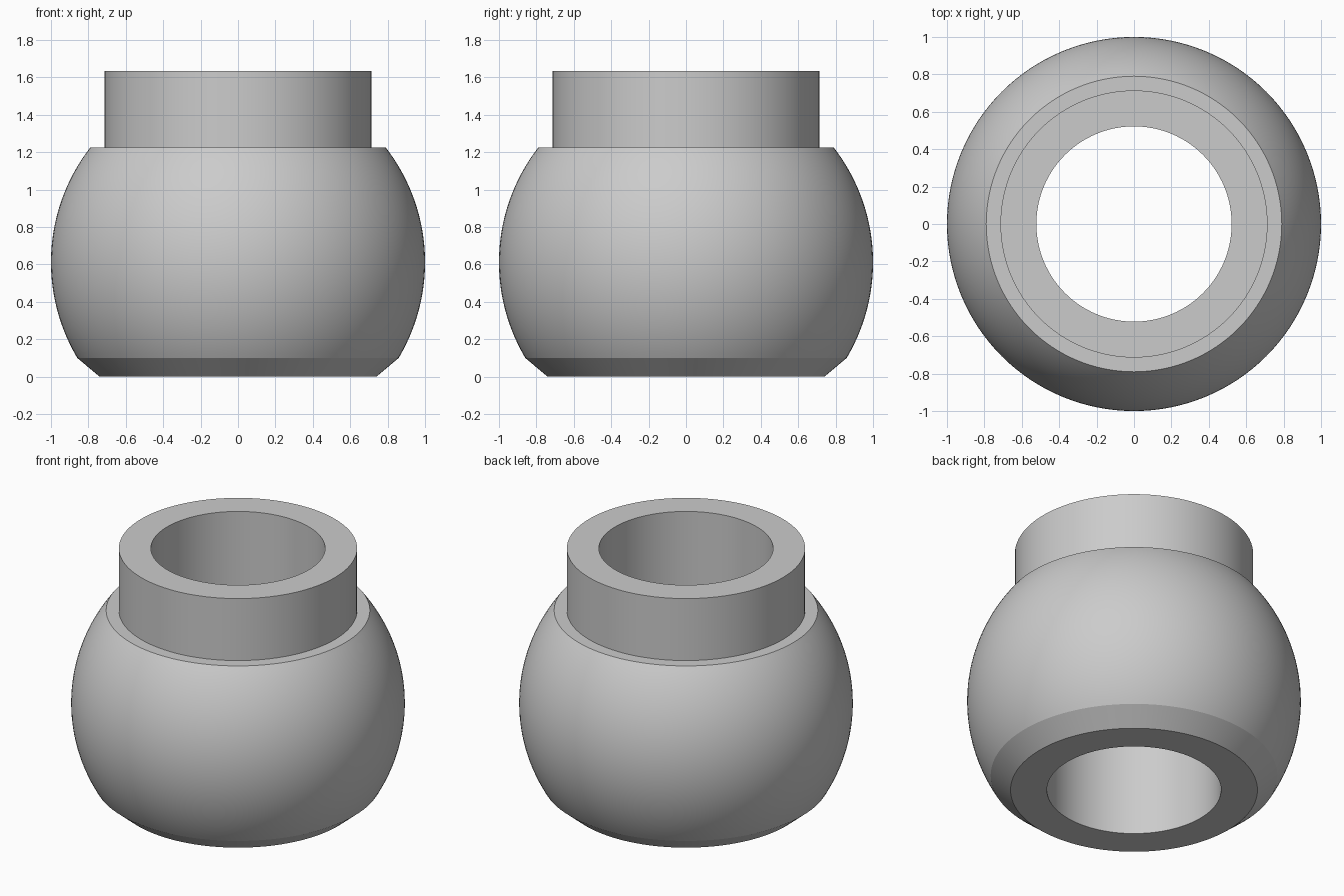
import bpy, bmesh, math

cube = bpy.data.objects.get("Cube")
if cube:
    bpy.data.objects.remove(cube, do_unlink=True)

SEGMENTS = 128
CENTRE_Z = 0.612      # centre of the unit ball
SHOULDER_Z = 1.225
BORE_R = 0.522

grey = bpy.data.materials.new("plain grey")
grey.use_nodes = True
colour = (0.6, 0.6, 0.6, 1.0)
grey.diffuse_color = colour
grey.node_tree.nodes["Principled BSDF"].inputs["Base Color"].default_value = colour


def lathe(name, profile):
    """Revolve a closed (radius, height) profile about the z axis."""
    bm = bmesh.new()
    verts = [bm.verts.new((r, 0, z)) for r, z in profile]
    edges = [bm.edges.new((v, verts[(i + 1) % len(verts)]))
             for i, v in enumerate(verts)]
    bmesh.ops.spin(bm, geom=verts + edges, cent=(0, 0, 0), axis=(0, 0, 1),
                   angle=math.tau, steps=SEGMENTS, use_merge=True)
    bmesh.ops.remove_doubles(bm, verts=bm.verts, dist=1e-5)
    bmesh.ops.recalc_face_normals(bm, faces=bm.faces)
    mesh = bpy.data.meshes.new(name)
    bm.to_mesh(mesh)
    bm.free()
    mesh.materials.append(grey)
    obj = bpy.data.objects.new(name, mesh)
    bpy.context.collection.objects.link(obj)
    bpy.ops.object.select_all(action='DESELECT')
    obj.select_set(True)
    bpy.context.view_layer.objects.active = obj
    bpy.ops.object.shade_smooth_by_angle(angle=math.radians(15))
    return obj


# Ball wall: arc from the base chamfer up to the flat shoulder
low = math.asin(0.1 - CENTRE_Z)
high = math.asin(SHOULDER_Z - CENTRE_Z)
STEPS = 40
arc = []
for i in range(STEPS + 1):
    a = low + (high - low) * i / STEPS
    arc.append((math.cos(a), CENTRE_Z + math.sin(a)))

# One continuous hollow body: base, chamfer, ball, shoulder, neck and bore
base = [(BORE_R, 0.0), (0.74, 0.0)]
neck = [(0.714, SHOULDER_Z), (0.714, 1.635), (BORE_R, 1.635)]
lathe("ball_body_with_neck", base + arc + neck)
